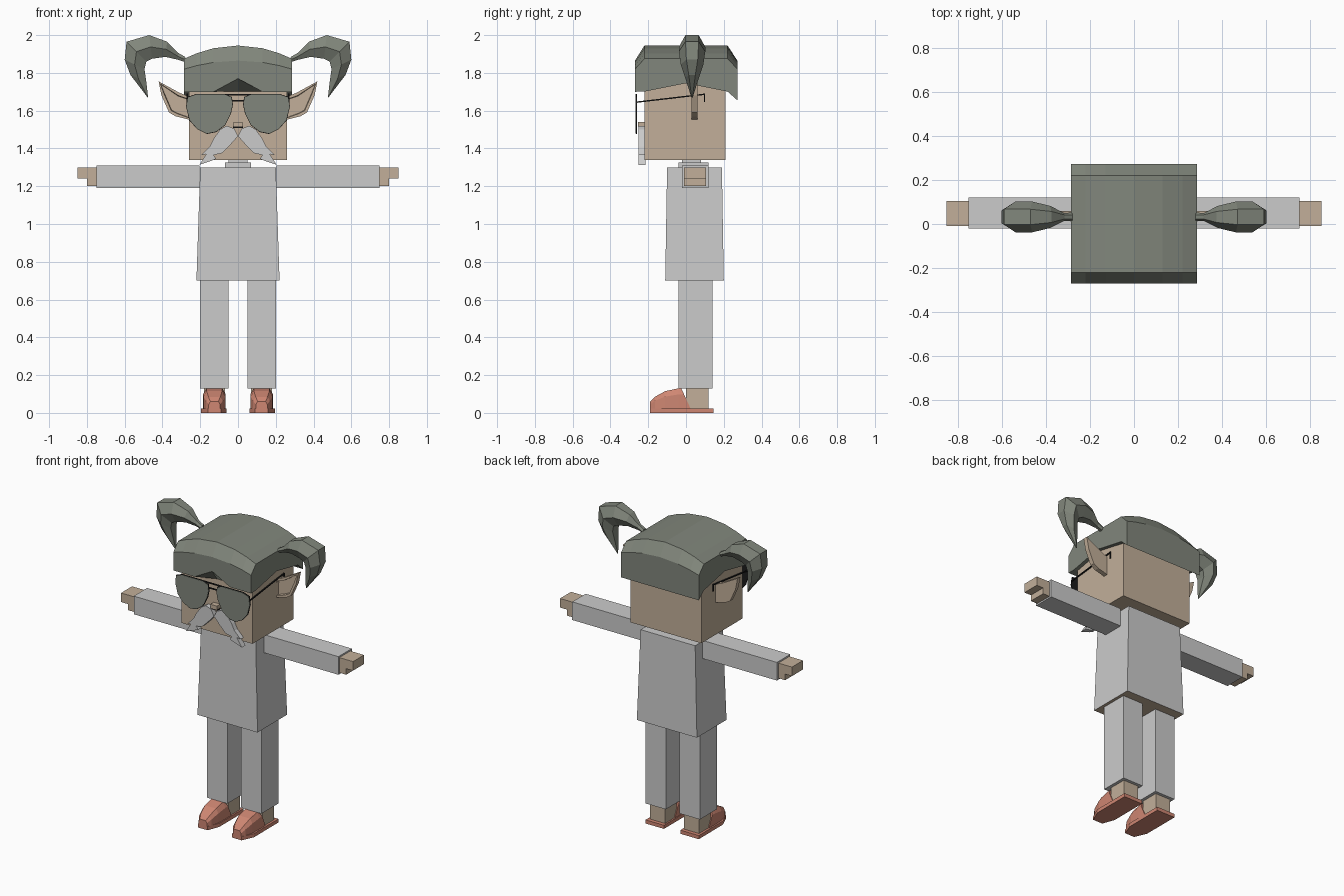
import bpy, bmesh
from mathutils import Vector

default = bpy.data.objects.get("Cube")
if default:
    bpy.data.objects.remove(default)


def material(name, rgb):
    m = bpy.data.materials.new(name)
    m.use_nodes = True
    m.diffuse_color = (*rgb, 1)
    m.node_tree.nodes["Principled BSDF"].inputs["Base Color"].default_value = (*rgb, 1)
    return m


SKIN = material("skin", (.54, .43, .32))
CLOTH = material("pale cloth", (.6, .6, .6))
HAIR = material("grey green", (.22, .24, .20))
SHOE = material("coral shoe", (.62, .24, .17))
BLACK = material("black frame", (.012, .012, .012))


def finish(name, bm, *mats):
    bmesh.ops.recalc_face_normals(bm, faces=bm.faces)
    me = bpy.data.meshes.new(name)
    bm.to_mesh(me)
    bm.free()
    ob = bpy.data.objects.new(name, me)
    for m in mats:
        me.materials.append(m)
    bpy.context.collection.objects.link(ob)
    return ob


def loft(name, rings, *mats):
    """Skin a row of equal-length point rings and cap both ends."""
    bm = bmesh.new()
    rows = [[bm.verts.new(p) for p in r] for r in rings]
    n = len(rows[0])
    for a, b in zip(rows, rows[1:]):
        for i in range(n):
            j = (i + 1) % n
            bm.faces.new((a[i], a[j], b[j], b[i]))
    bm.faces.new(rows[0])
    bm.faces.new(rows[-1])
    return finish(name, bm, *mats)


def rect(x0, x1, y0, y1, z):
    return [(x0, y0, z), (x1, y0, z), (x1, y1, z), (x0, y1, z)]


def box(name, x, y, z, mat):
    return loft(name, [rect(*x, *y, z[0]), rect(*x, *y, z[1])], mat)


def plate(name, pts, y0, y1, mat):
    """Extrude an x-z outline from y0 to y1."""
    return loft(name, [[(x, y, z) for x, z in pts] for y in (y0, y1)], mat)


def bar(name, a, b, t, mat):
    a, b = Vector(a), Vector(b)
    d = (b - a).normalized()
    u = d.orthogonal().normalized() * t
    v = d.cross(u)
    return loft(name, [[p + u, p + v, p - u, p - v] for p in (a, b)], mat)


def mirrored(ob):
    """Add the matching part on the right side."""
    me = ob.data.copy()
    for v in me.vertices:
        v.co.x = -v.co.x
    me.flip_normals()
    twin = bpy.data.objects.new(ob.name.replace("left", "right"), me)
    bpy.context.collection.objects.link(twin)


# Shirt with a skin-coloured underside
torso = loft("torso", [rect(-.22, .22, -.11, .20, .70), rect(-.20, .20, -.10, .19, 1.30)], CLOTH, SKIN)
for f in torso.data.polygons:
    if f.normal.z < -.9:
        f.material_index = 1

# Neck, collar and head
box("collar", (-.07, .07), (-.04, .12), (1.30, 1.325), CLOTH)
box("neck", (-.05, .05), (-.02, .08), (1.30, 1.36), CLOTH)
box("head", (-.26, .26), (-.22, .21), (1.34, 1.76), SKIN)
box("nose", (-.024, .024), (-.255, -.21), (1.515, 1.54), SKIN)
box("nose_shadow", (-.026, .026), (-.25, -.21), (1.508, 1.515), BLACK)

# Arms, hands, legs and ankles
mirrored(box("left_arm", (.205, .75), (-.02, .12), (1.19, 1.31), CLOTH))
mirrored(box("left_palm", (.75, .80), (-.01, .105), (1.20, 1.30), SKIN))
mirrored(box("left_fingers", (.80, .85), (-.01, .105), (1.24, 1.30), SKIN))
mirrored(box("left_leg", (.05, .20), (-.04, .14), (.13, .70), CLOTH))
mirrored(box("left_ankle", (.07, .18), (0, .12), (.02, .13), SKIN))

# Shoes: an open-backed upper on a flat sole
sections = [(-.19, .03, .06), (-.165, .045, .085), (-.11, .058, .115), (-.03, .06, .13)]
upper = []
for y, w, top in sections:
    upper.append([(.125 - w, y, .01), (.125 + w, y, .01), (.125 + w, y, top * .75),
                  (.125 + w * .7, y, top), (.125 - w * .7, y, top), (.125 - w, y, top * .75)])
upper.append([(x, .03 - .055 * (z - .01) / .12, z) for x, y, z in upper[-1]])
upper[-2] = [(x, -.04, z) for x, y, z in upper[-2]]
mirrored(loft("left_shoe", upper, SHOE))
sole = [(.09, -.19), (.16, -.19), (.195, -.11), (.195, .145), (.06, .145), (.06, -.11)]
mirrored(loft("left_sole", [[(x, y, z) for x, y in sole] for z in (0, .024)], SHOE))

# Cap of hair: arched top, peaked lower edge
XS = [-.285, -.22, -.13, 0, .13, .22, .285]
YS = [-.27, -.22, 0, .22, .272]


def cap_top(x, y):
    rim = abs(y) > .25
    arch = 1 - (abs(x) / .285) ** 2
    return (1.82 + .045 * arch) if rim else (1.875 + .07 * arch)


def cap_bottom(x, y):
    if y > .25:
        return 1.655
    if y < -.25:
        return 1.70 + .07 * max(0, 1 - abs(x) / .13)
    return 1.745 - .2 * abs(y)


bm = bmesh.new()
layers = []
for height in (cap_top, cap_bottom):
    grid = [[bm.verts.new((x, y, height(x, y))) for x in XS] for y in YS]
    layers.append(grid)
    for r0, r1 in zip(grid, grid[1:]):
        for i in range(len(XS) - 1):
            bm.faces.new((r0[i], r0[i + 1], r1[i + 1], r1[i]))


def outline(g):
    return g[0][:-1] + [r[-1] for r in g[:-1]] + g[-1][:0:-1] + [r[0] for r in g[:0:-1]]


top, low = outline(layers[0]), outline(layers[1])
for i in range(len(top)):
    j = (i + 1) % len(top)
    bm.faces.new((top[i], top[j], low[j], low[i]))
finish("hair_cap", bm, HAIR)

# Curled pigtails: inner point, outer point, half width
curl = [((.275, 1.855), (.28, 1.885), .02), ((.32, 1.87), (.315, 1.905), .018),
        ((.385, 1.885), (.375, 1.965), .05), ((.455, 1.875), (.47, 2.0), .07),
        ((.485, 1.86), (.59, 1.965), .07), ((.495, 1.82), (.60, 1.87), .06),
        ((.485, 1.75), (.57, 1.79), .035), ((.476, 1.67), (.48, 1.672), .004)]
rings = []
for (xi, zi), (xo, zo), w in curl:
    ring = []
    for t, s in ((0, -.5), (0, .5), (.5, 1), (1, .5), (1, -.5), (.5, -1)):
        ring.append((xi + (xo - xi) * t, .032 + s * w, zi + (zo - zi) * t))
    rings.append(ring)
mirrored(loft("left_pigtail", rings, HAIR))

# Pointed ears with a recessed front
ear = [(.25, 1.67), (.31, 1.695), (.42, 1.755), (.405, 1.68), (.365, 1.59), (.33, 1.57), (.25, 1.55)]
ob = plate("left_ear", ear, .03, .06, SKIN)
bm = bmesh.new()
bm.from_mesh(ob.data)
front = [f for f in bm.faces if f.normal.y < -.9]
bmesh.ops.inset_region(bm, faces=front, thickness=.016, depth=0)
bmesh.ops.inset_region(bm, faces=front, thickness=.003, depth=-.018)
bm.to_mesh(ob.data)
bm.free()
mirrored(ob)

# Glasses: lenses, rims, bridge and temples
lens = [(.035, 1.67), (.07, 1.685), (.22, 1.685), (.265, 1.67), (.272, 1.62), (.255, 1.55),
        (.215, 1.505), (.165, 1.48), (.115, 1.49), (.07, 1.525), (.04, 1.585), (.03, 1.63)]
mirrored(plate("left_lens", lens, -.267, -.261, HAIR))
rim = [(.153 + (x - .153) * 1.025, 1.59 + (z - 1.59) * 1.03) for x, z in lens]
mirrored(plate("left_rim", rim, -.264, -.259, BLACK))
for z, w in ((1.685, .07), (1.652, .035)):
    box("bridge", (-w, w), (-.267, -.261), (z - .004, z + .004), BLACK)
mirrored(bar("left_hinge", (.25, -.262, 1.645), (.272, -.262, 1.645), .005, BLACK))
mirrored(bar("left_temple", (.27, -.262, 1.645), (.268, .10, 1.687), .005, BLACK))
mirrored(bar("left_temple_tip", (.268, .098, 1.69), (.268, .098, 1.645), .005, BLACK))

# Moustache
whisker = [(0, 1.465), (.02, 1.505), (.06, 1.52), (.095, 1.50), (.13, 1.45), (.15, 1.41),
           (.195, 1.365), (.168, 1.37), (.205, 1.313), (.14, 1.335), (.115, 1.345),
           (.13, 1.365), (.085, 1.375), (.04, 1.42)]
mirrored(plate("left_moustache", whisker, -.252, -.215, CLOTH))
